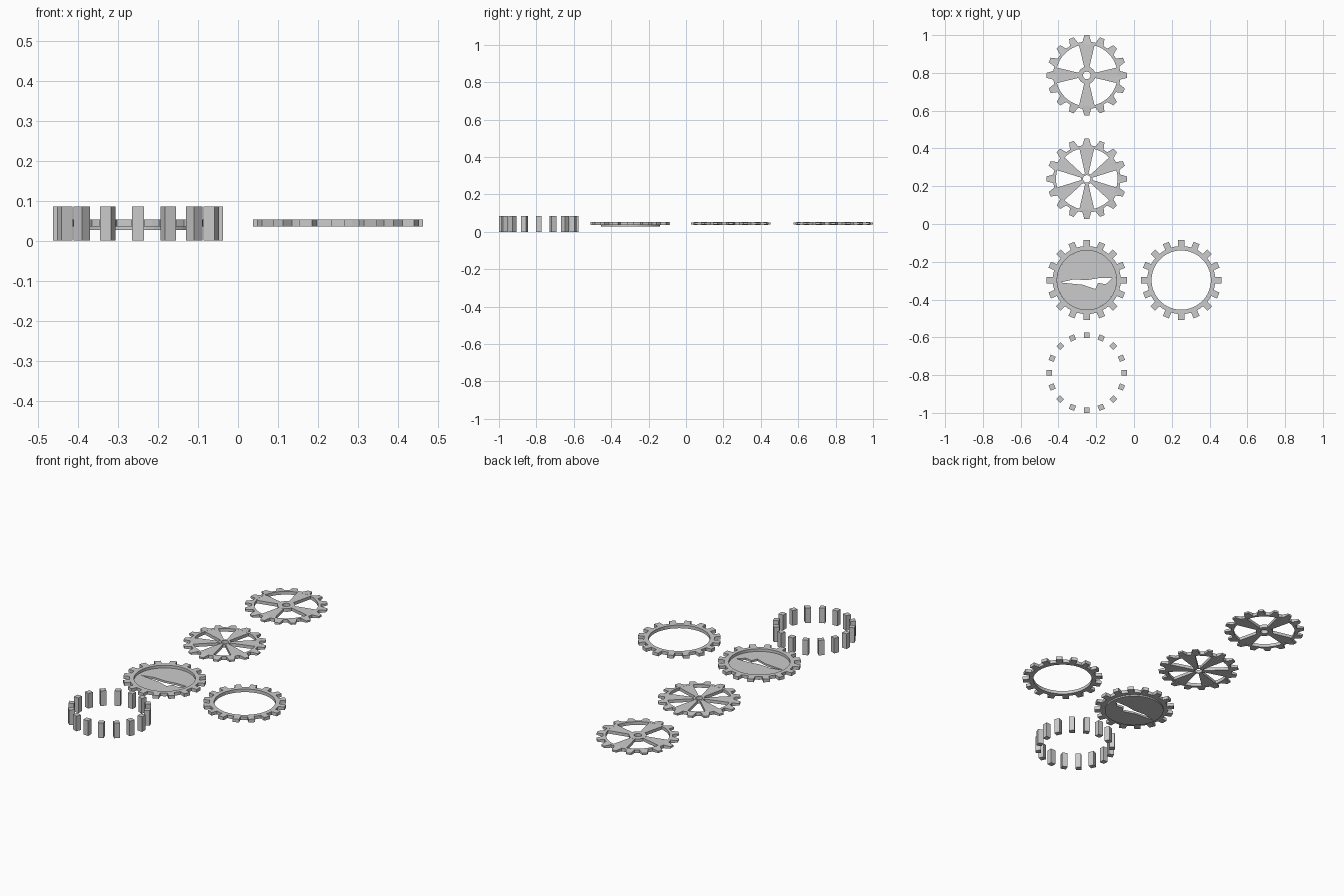
import bpy, bmesh
from math import cos, sin, pi, tau, asin

cube = bpy.data.objects.get("Cube")
if cube:
    bpy.data.objects.remove(cube, do_unlink=True)

grey = bpy.data.materials.new("light grey")
grey.use_nodes = True
grey.diffuse_color = (0.6, 0.6, 0.6, 1)
grey.node_tree.nodes["Principled BSDF"].inputs["Base Color"].default_value = grey.diffuse_color

TEETH = 16
MID = 0.044      # height of the gear mid plane
HALF = 0.009     # half thickness of a gear
TIP = 0.213      # tooth tip radius


def finish(bm, name, x, y):
    bmesh.ops.recalc_face_normals(bm, faces=bm.faces)
    mesh = bpy.data.meshes.new(name)
    bm.to_mesh(mesh)
    bm.free()
    mesh.materials.append(grey)
    ob = bpy.data.objects.new(name, mesh)
    ob.location = (x, y, 0)
    bpy.context.collection.objects.link(ob)
    return ob


def band(bm, outer, r_in, inner_half):
    """Closed ring from outer points (radius, angle, half thickness)."""
    loops = []
    for r, a, h in outer:
        c, s = cos(a), sin(a)
        loops.append([bm.verts.new(p) for p in (
            (r * c, r * s, MID + h), (r * c, r * s, MID - h),
            (r_in * c, r_in * s, MID - inner_half), (r_in * c, r_in * s, MID + inner_half))])
    for i, a in enumerate(loops):
        b = loops[(i + 1) % len(loops)]
        for k in range(4):
            m = (k + 1) % 4
            bm.faces.new((a[k], b[k], b[m], a[m]))


def prism(bm, pts, z0, z1):
    low = [bm.verts.new((x, y, z0)) for x, y in pts]
    high = [bm.verts.new((x, y, z1)) for x, y in pts]
    bm.faces.new(low)
    bm.faces.new(high)
    for i in range(len(pts)):
        j = (i + 1) % len(pts)
        bm.faces.new((low[i], low[j], high[j], high[i]))


def toothed_rim(name, x, y, r_in, root, base_w, tip_w, tip_half):
    bm = bmesh.new()
    outer = []
    base, tip = asin(base_w / 2 / root), asin(tip_w / 2 / TIP)
    for i in range(TEETH):
        a = i * tau / TEETH
        outer += [(root, a - base, HALF), (TIP, a - tip, tip_half),
                  (TIP, a + tip, tip_half), (root, a + base, HALF),
                  (root, a + pi / TEETH, HALF)]
    band(bm, outer, r_in, HALF)
    return finish(bm, name, x, y)


def spokes_and_hub(name, x, y, count, w_in, w_out, hub, bore, rim):
    bm = bmesh.new()
    for i in range(count):
        a = pi / 2 + i * tau / count
        c, s = cos(a), sin(a)
        shape = [(hub * 0.9, -w_in / 2), (rim, -w_out / 2), (rim, w_out / 2), (hub * 0.9, w_in / 2)]
        prism(bm, [(u * c - v * s, u * s + v * c) for u, v in shape],
              MID - HALF * 0.95, MID + HALF * 0.95)
    band(bm, [(hub, i * tau / 16, HALF) for i in range(16)], bore, HALF)
    return finish(bm, name, x, y)


# Two spoked gears with tapered teeth
toothed_rim("four_spoke_rim", -0.25, 0.787, 0.163, 0.178, 0.046, 0.026, 0.005)
spokes_and_hub("four_spoke_hub", -0.25, 0.787, 4, 0.026, 0.085, 0.046, 0.02, 0.165)
toothed_rim("six_spoke_rim", -0.25, 0.239, 0.163, 0.178, 0.046, 0.026, 0.005)
spokes_and_hub("six_spoke_hub", -0.25, 0.239, 6, 0.018, 0.08, 0.03, 0.02, 0.165)

# Two square toothed ring gears
toothed_rim("plate_gear_rim", -0.25, -0.297, 0.157, 0.18, 0.034, 0.034, HALF)
toothed_rim("open_ring_gear", 0.25, -0.297, 0.157, 0.18, 0.034, 0.034, HALF)

# Sunken plate with a jagged slit, made as an upper and a lower half
slit_top = [(-0.14, -0.013), (-0.07, 0.004), (0, 0.0), (0.06, 0.01), (0.135, 0.01)]
slit_bottom = [(-0.14, -0.013), (-0.02, -0.025), (0.045, -0.047), (0.06, -0.015), (0.1, -0.022), (0.135, 0.01)]
bm = bmesh.new()
R, N = 0.157, 24
for sign, slit in ((1, slit_top), (-1, slit_bottom)):
    arc = [(R * cos(i * pi / N), sign * R * sin(i * pi / N)) for i in range(N + 1)]
    prism(bm, arc + slit, 0.027, 0.038)
finish(bm, "sunken_plate", -0.25, -0.297)

# Loose circle of upright tooth blocks
bm = bmesh.new()
for i in range(TEETH):
    c, s = cos(i * tau / TEETH), sin(i * tau / TEETH)
    shape = [(0.184, -0.015), (TIP, -0.015), (TIP, 0.015), (0.184, 0.015)]
    prism(bm, [(u * c - v * s, u * s + v * c) for u, v in shape], 0, 0.085)
finish(bm, "tooth_blocks", -0.25, -0.787)
